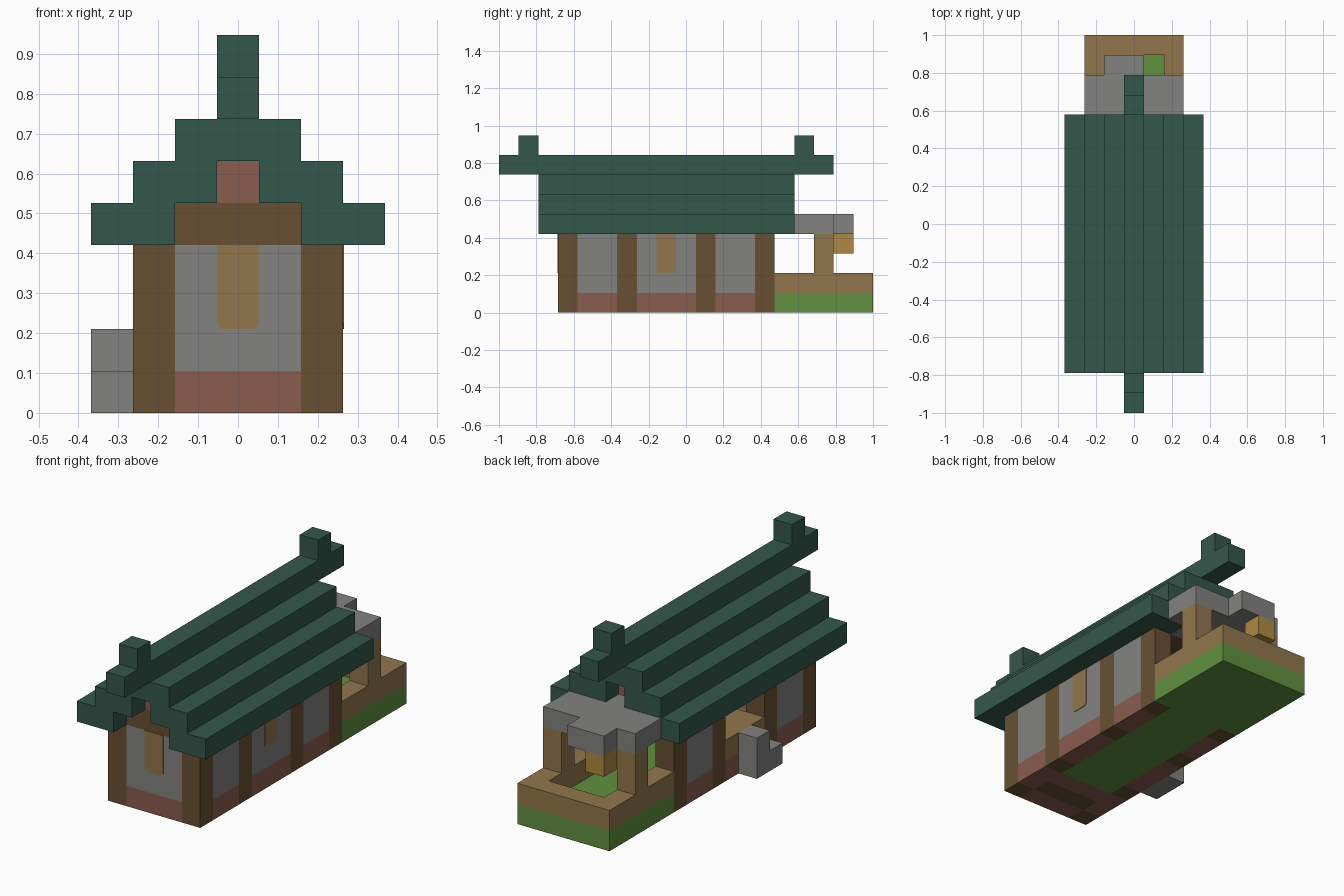
import bpy, bmesh

if "Cube" in bpy.data.objects:
    bpy.data.objects.remove(bpy.data.objects["Cube"], do_unlink=True)

U = 2 / 19  # edge of one building block


def material(name, rgb):
    col = [(c / 255 / 12.92) if c < 11 else ((c / 255 + 0.055) / 1.055) ** 2.4 for c in rgb] + [1]
    m = bpy.data.materials.new(name)
    m.use_nodes = True
    m.diffuse_color = col
    m.node_tree.nodes["Principled BSDF"].inputs["Base Color"].default_value = col
    return m


TEAL = material("dark teal tile", (52, 87, 76))
GRAY = material("gray stone", (130, 130, 128))
DARK = material("dark brown timber", (104, 80, 51))
TAN = material("tan wood", (146, 118, 76))
BRICK = material("red brick", (137, 92, 79))
GREEN = material("grass green", (97, 144, 64))
AMBER = material("amber lantern", (176, 137, 66))


def block(name, mat, xs, ys, zs):
    """Box covering inclusive block ranges; x counts from the middle, y from the front."""
    lo = ((xs[0] - 0.5) * U, ys[0] * U - 1, zs[0] * U)
    hi = ((xs[1] + 0.5) * U, (ys[1] + 1) * U - 1, (zs[1] + 1) * U)
    bm = bmesh.new()
    bmesh.ops.create_cube(bm, size=1)
    for v in bm.verts:
        v.co = [hi[a] if v.co[a] > 0 else lo[a] for a in range(3)]
    return finish(name, bm, mat)


def finish(name, bm, mat):
    me = bpy.data.meshes.new(name)
    bm.to_mesh(me)
    bm.free()
    me.materials.append(mat)
    ob = bpy.data.objects.new(name, me)
    bpy.context.collection.objects.link(ob)
    return ob


def both(name, mat, xs, ys, zs):
    """Mirrored pair of blocks."""
    block("left_" + name, mat, xs, ys, zs)
    block("right_" + name, mat, (-xs[1], -xs[0]), ys, zs)


def window(name, place):
    """Thin plate with clipped lower corners; place maps (across, up, out)."""
    h, c = U / 2, 0.013
    outline = [(-h, 4 * U), (-h, 2 * U + c), (c - h, 2 * U), (h - c, 2 * U), (h, 2 * U + c), (h, 4 * U)]
    bm = bmesh.new()
    back, front = [[bm.verts.new(place(a, b, d)) for a, b in outline] for d in (0, 0.003)]
    bm.faces.new(back)
    bm.faces.new(front)
    for i in range(len(outline)):
        j = (i + 1) % len(outline)
        bm.faces.new((back[i], back[j], front[j], front[i]))
    bmesh.ops.recalc_face_normals(bm, faces=bm.faces)
    finish(name, bm, TAN)


# Timber posts
for n, y in enumerate((3, 6, 10, 13)):
    both("post_%d" % n, DARK, (2, 2), (y, y), (0, 3))

# Side walls: brick footing with plaster above, right side open in the middle bay
for y in ((4, 5), (11, 12)):
    both("footing", BRICK, (2, 2), y, (0, 0))
    both("wall", GRAY, (2, 2), y, (1, 3))
both("middle_footing", BRICK, (2, 2), (7, 9), (0, 0))
block("left_middle_wall", GRAY, (2, 2), (7, 9), (1, 3))
block("doorway_floor", TAN, (-2, -1), (7, 9), (1, 1))

# Front wall, gables and windows
block("front_footing", BRICK, (-1, 1), (3, 3), (0, 0))
block("front_wall", GRAY, (-1, 1), (3, 3), (1, 3))
for end, y in (("front", 3), ("back", 13)):
    block(end + "_beam", DARK, (-1, 1), (y, y), (4, 4))
    block(end + "_gable", BRICK, (0, 0), (y, y), (5, 5))
window("front_window", lambda a, b, d: (a, 3 * U - 1 - d, b))
window("left_window", lambda a, b, d: (2.5 * U + d, 8.5 * U - 1 + a, b))

# Floor
block("floor_beam", DARK, (-1, 1), (4, 4), (0, 0))
block("brick_floor", BRICK, (-1, 1), (5, 5), (0, 0))
block("grass_floor", GREEN, (-1, 1), (6, 13), (0, 0))

# Steps up to the doorway
block("lower_step", GRAY, (-3, -3), (7, 7), (0, 0))
block("upper_step", GRAY, (-3, -3), (8, 8), (0, 1))

# Stepped roof with ridge and end knobs
both("eave", TEAL, (2, 3), (2, 14), (4, 4))
both("roof_step", TEAL, (1, 2), (2, 14), (5, 5))
block("upper_roof", TEAL, (-1, 1), (2, 14), (6, 6))
block("ridge", TEAL, (0, 0), (0, 16), (7, 7))
for end, y in (("front", 1), ("back", 15)):
    block(end + "_ridge_knob", TEAL, (0, 0), (y, y), (8, 8))

# Back garden with raised border
block("garden_grass", GREEN, (-2, 2), (14, 18), (0, 0))
both("garden_border", TAN, (2, 2), (14, 17), (1, 1))
block("back_border", TAN, (-2, 2), (18, 18), (1, 1))

# Canopy over the garden
both("canopy_post", TAN, (2, 2), (16, 16), (2, 3))
block("canopy", GRAY, (-2, 2), (15, 16), (4, 4))
block("canopy_link", GRAY, (-1, 1), (14, 14), (4, 4))
block("canopy_lip", GRAY, (-1, 0), (17, 17), (4, 4))
block("hanging_lantern", AMBER, (-1, -1), (17, 17), (3, 3))
